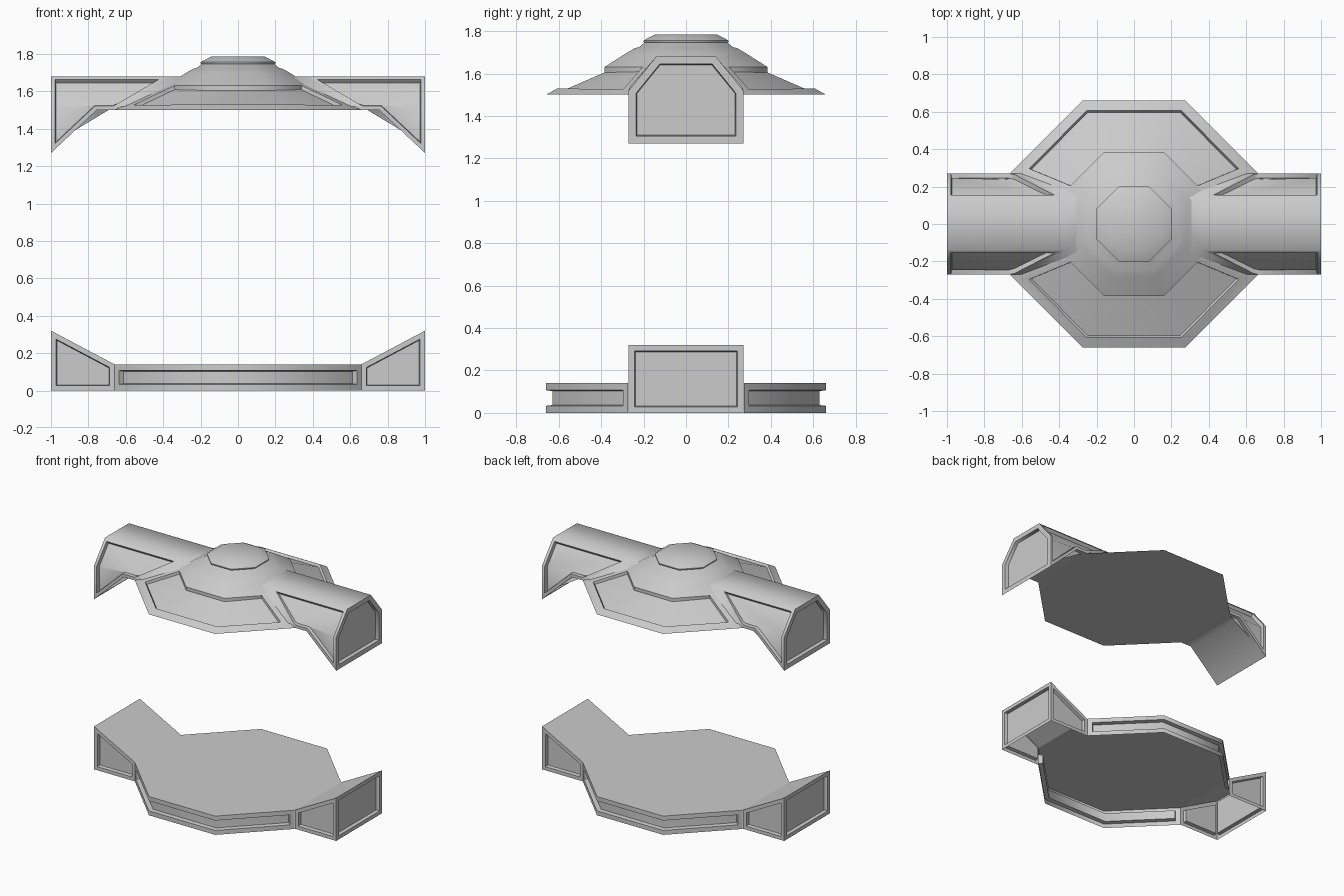
import bpy, bmesh, math

if "Cube" in bpy.data.objects:
    bpy.data.objects.remove(bpy.data.objects["Cube"])


def finish(name, bm, mirror=False):
    mesh = bpy.data.meshes.new(name)
    bm.to_mesh(mesh)
    bm.free()
    obj = bpy.data.objects.new(name, mesh)
    bpy.context.collection.objects.link(obj)
    if mirror:
        obj.modifiers.new("mirror_x", 'MIRROR').use_axis = (True, False, False)
    bpy.ops.object.select_all(action='DESELECT')
    bpy.context.view_layer.objects.active = obj
    obj.select_set(True)
    bpy.ops.object.shade_smooth_by_angle(angle=math.radians(57))
    return obj


def recess(bm, test, border, depth, taper=.004):
    """Frame the connected faces that pass the test, then sink the panel."""
    bm.normal_update()
    faces = [f for f in bm.faces if test(f)]
    for thick, sink in ((border, 0), (taper, -depth)):
        bmesh.ops.inset_region(bm, faces=faces, thickness=thick, depth=sink,
                               use_even_offset=True, use_boundary=True)
        bm.normal_update()


def octagon_stack(profile):
    """Closed octagonal solid from (half width, z) pairs."""
    bm = bmesh.new()
    rings = []
    for half, z in profile:
        r = half / math.cos(math.pi / 8)
        rings.append([bm.verts.new((r * math.cos((k + .5) * math.pi / 4),
                                    r * math.sin((k + .5) * math.pi / 4), z))
                      for k in range(8)])
    for a, b in zip(rings, rings[1:]):
        for k in range(8):
            n = (k + 1) % 8
            bm.faces.new((a[k], a[n], b[n], b[k]))
    bm.faces.new(rings[0][::-1])
    bm.faces.new(rings[-1])
    bmesh.ops.recalc_face_normals(bm, faces=bm.faces[:])
    return bm


def recess_front_and_back(bm, border, depth):
    for s in (-1, 1):
        recess(bm, lambda f: f.calc_center_median().y * s > .1, border, depth)


# floor platform: open below and towards the ramps, groove around front and back
bm = octagon_stack([(.66, 0), (.66, .14)])
bm.normal_update()
bmesh.ops.delete(bm, geom=[f for f in bm.faces if f.normal.z < -.9 or abs(f.normal.x) > .9],
                 context='FACES_ONLY')
recess_front_and_back(bm, .033, .03)
finish("floor_platform", bm)

# floor ramps at both ends, open underneath
bm = bmesh.new()
left, right = [[bm.verts.new((x, y, z)) for x, z in
                ((.66, 0), (1, 0), (1, .32), (.66, .14))] for y in (-.27, .27)]
bm.faces.new(left)
bm.faces.new(right[::-1])
bm.faces.new((left[1], right[1], right[2], left[2]))
bm.faces.new((left[2], right[2], right[3], left[3]))
recess(bm, lambda f: f.normal.x > .9, .028, .025)
for s in (-1, 1):
    recess(bm, lambda f: f.normal.y * s > .9 and abs(f.calc_center_median().y) > .26
           and f.calc_area() > .03, .027, .025)
finish("floor_ramps", bm, True)

# sloping roof with sunken panels front and back
bm = octagon_stack([(.66, 1.5), (.33, 1.657)])
recess_front_and_back(bm, .06, .02)
finish("roof_skirt", bm)

# dome and its cap
finish("roof_dome", octagon_stack([(.385, 1.6), (.385, 1.63), (.28, 1.697),
                                   (.24, 1.72), (.22, 1.725), (.19, 1.75)]))
finish("roof_cap", octagon_stack([(.19, 1.74), (.2, 1.75), (.2, 1.756), (.145, 1.785)]))

# roof arms: lower side, chamfer and top; the inner strip runs into the roof
bm = bmesh.new()
lower = [(.625, 1.52), (.66, 1.5), (.755, 1.5), (1, 1.27), (1, 1.52), (.5, 1.52)]
upper = [(.36, 1.68), (1, 1.68), (.22, 1.68)]
sides = []
for y in (-1, 1):
    lo = [bm.verts.new((x, y * .27, z)) for x, z in lower]
    up = [bm.verts.new((x, y * .14, z)) for x, z in upper]
    for face in (lo[:5], [lo[0], lo[4], up[1], up[0]], [lo[5], lo[0], up[0], up[2]]):
        bm.faces.new(face if y < 0 else face[::-1])
    sides.append((lo, up))
(ll, lu), (rl, ru) = sides
bm.faces.new((lu[2], lu[0], lu[1], ru[1], ru[0], ru[2]))
bm.faces.new((ll[3], rl[3], rl[4], ru[1], lu[1], ll[4]))
for k in (1, 2):
    bm.faces.new((ll[k + 1], ll[k], rl[k], rl[k + 1]))
recess(bm, lambda f: f.normal.x > .9, .035, .025)
for s in (-1, 1):
    recess(bm, lambda f: f.normal.y * s > .5 and abs(f.calc_center_median().y) > .18
           and .6 < f.calc_center_median().x < .95, .022, .025)
finish("roof_arms", bm, True)
